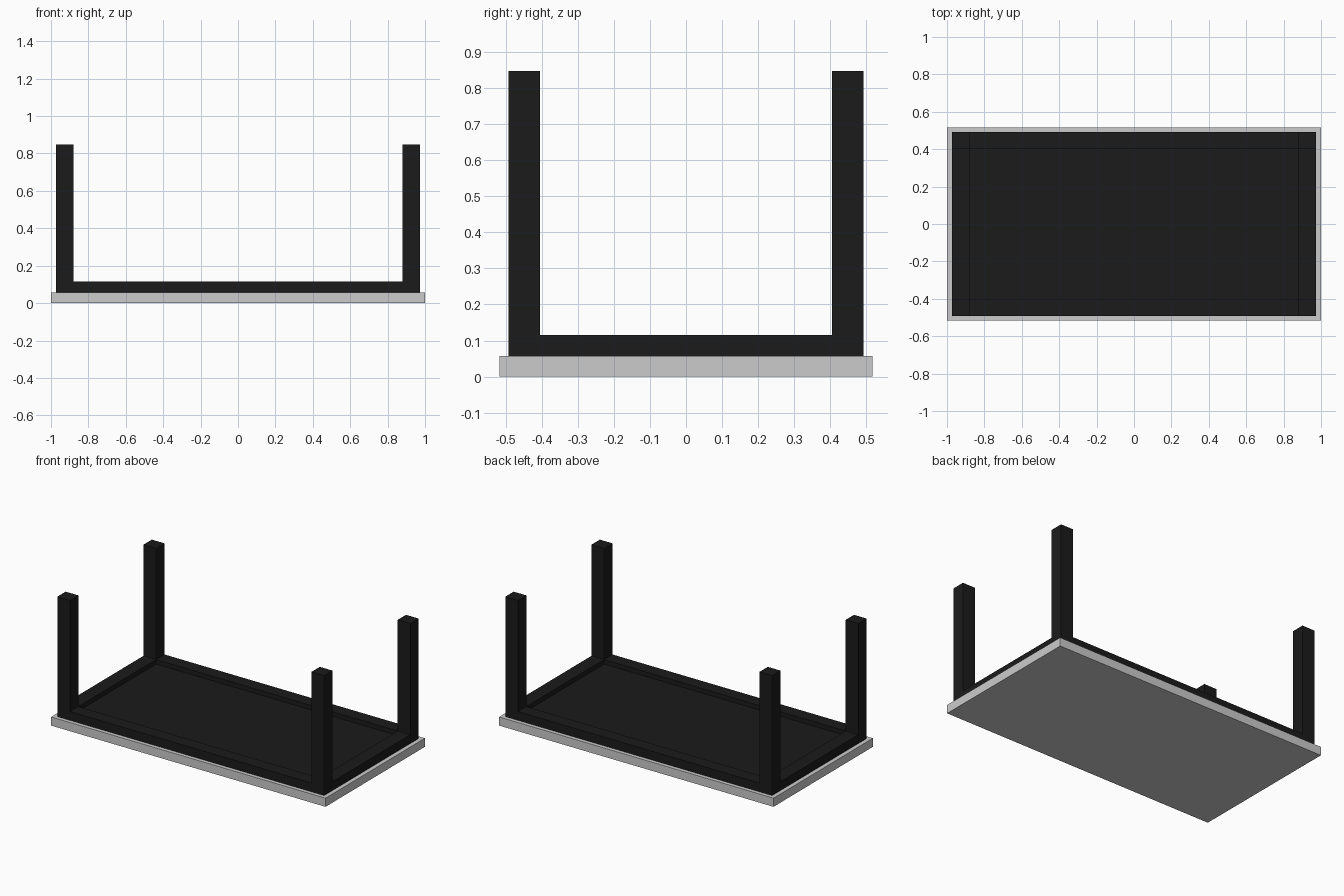
import bpy

if "Cube" in bpy.data.objects:
    bpy.data.objects.remove(bpy.data.objects["Cube"])

black = bpy.data.materials.new("black_paint")
black.diffuse_color = (0.011, 0.011, 0.011, 1)
black.use_nodes = True
black.node_tree.nodes["Principled BSDF"].inputs["Base Color"].default_value = black.diffuse_color


def box(name, x, y, z, mat=None):
    """Box spanning the given (min, max) ranges."""
    (x0, x1), (y0, y1), (z0, z1) = x, y, z
    bpy.ops.mesh.primitive_cube_add(
        size=1, location=((x0 + x1) / 2, (y0 + y1) / 2, (z0 + z1) / 2))
    ob = bpy.context.object
    ob.name = name
    ob.scale = (x1 - x0, y1 - y0, z1 - z0)
    bpy.ops.object.transform_apply(location=False, rotation=False, scale=True)
    if mat:
        ob.data.materials.append(mat)
    return ob


def span(a, b, sign):
    return tuple(sorted((a * sign, b * sign)))


TOP, RAIL, LEG = 0.057, 0.115, 0.847   # heights
FLOOR = 0.085                          # underside panel surface
XO, XI = 0.972, 0.88                   # frame outer / inner in x
YO, YI = 0.492, 0.405                  # frame outer / inner in y

# Tabletop lying face down
box("tabletop", (-1, 1), (-0.517, 0.517), (0, TOP))

# Dark panel on the underside, inside the frame
box("underside_panel", (-XI, XI), (-YI, YI), (TOP, FLOOR), black)

# Frame rails between the legs
for s, side in ((-1, "front"), (1, "back")):
    box(side + "_rail", (-XI, XI), span(YI, YO, s), (TOP, RAIL), black)
for s, side in ((-1, "left"), (1, "right")):
    box(side + "_rail", span(XI, XO, s), (-YI, YI), (TOP, RAIL), black)

# Legs pointing upward at the corners
for sx, nx in ((-1, "left"), (1, "right")):
    for sy, ny in ((-1, "front"), (1, "back")):
        box(f"{ny}_{nx}_leg", span(XI, XO, sx), span(YI, YO, sy), (TOP, LEG), black)
